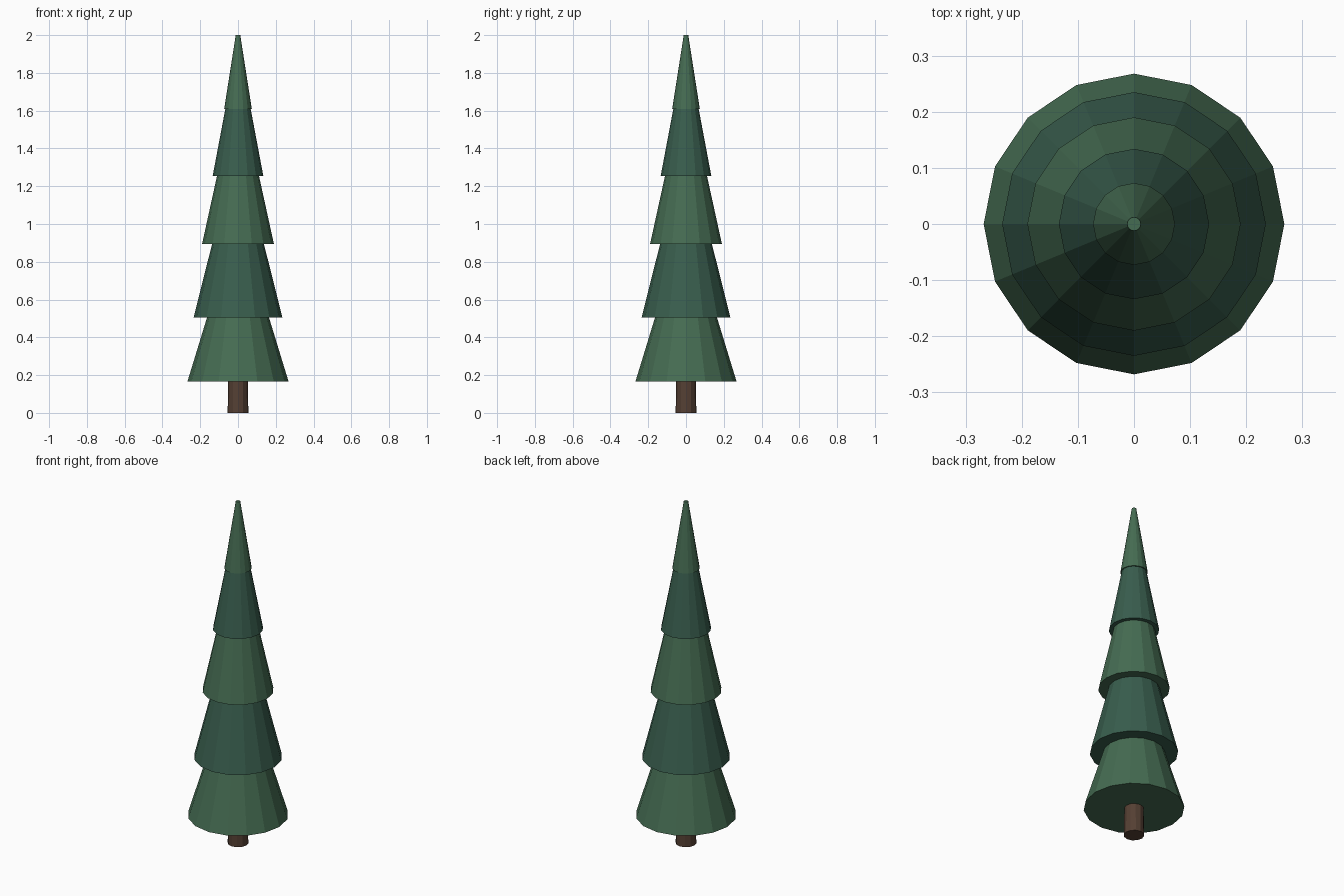
import bpy

if "Cube" in bpy.data.objects:
    bpy.data.objects.remove(bpy.data.objects["Cube"])


def material(name, rgb):
    m = bpy.data.materials.new(name)
    m.diffuse_color = (*rgb, 1)
    m.use_nodes = True
    m.node_tree.nodes["Principled BSDF"].inputs["Base Color"].default_value = m.diffuse_color
    return m


def frustum(name, sides, z0, z1, r0, r1, mat):
    bpy.ops.mesh.primitive_cone_add(vertices=sides, radius1=r0, radius2=r1,
                                    depth=z1 - z0, location=(0, 0, (z0 + z1) / 2))
    ob = bpy.context.object
    ob.name = name
    ob.data.materials.append(mat)
    return ob


light_green = material("light_green", (0.06, 0.15, 0.085))
dark_green = material("dark_green", (0.04, 0.11, 0.075))
bark = material("bark", (0.09, 0.05, 0.033))

# Trunk
frustum("trunk", 12, 0, 0.2, 0.055, 0.051, bark)

# Foliage tiers: base height, base radius, next tier's base height, radius there
tiers = [
    (0.165, 0.268, 0.505, 0.164),
    (0.505, 0.235, 0.895, 0.137),
    (0.895, 0.190, 1.255, 0.111),
    (1.255, 0.134, 1.610, 0.067),
    (1.610, 0.073, 2.000, 0.012),
]
for i, (z0, r0, z1, r1) in enumerate(tiers):
    # Tuck each tier slightly into the one above
    extra = 0.04 if i < len(tiers) - 1 else 0
    top_r = r1 - (r0 - r1) / (z1 - z0) * extra
    frustum(f"foliage_tier_{i + 1}", 16, z0, z1 + extra, r0, top_r,
            light_green if i % 2 == 0 else dark_green)
